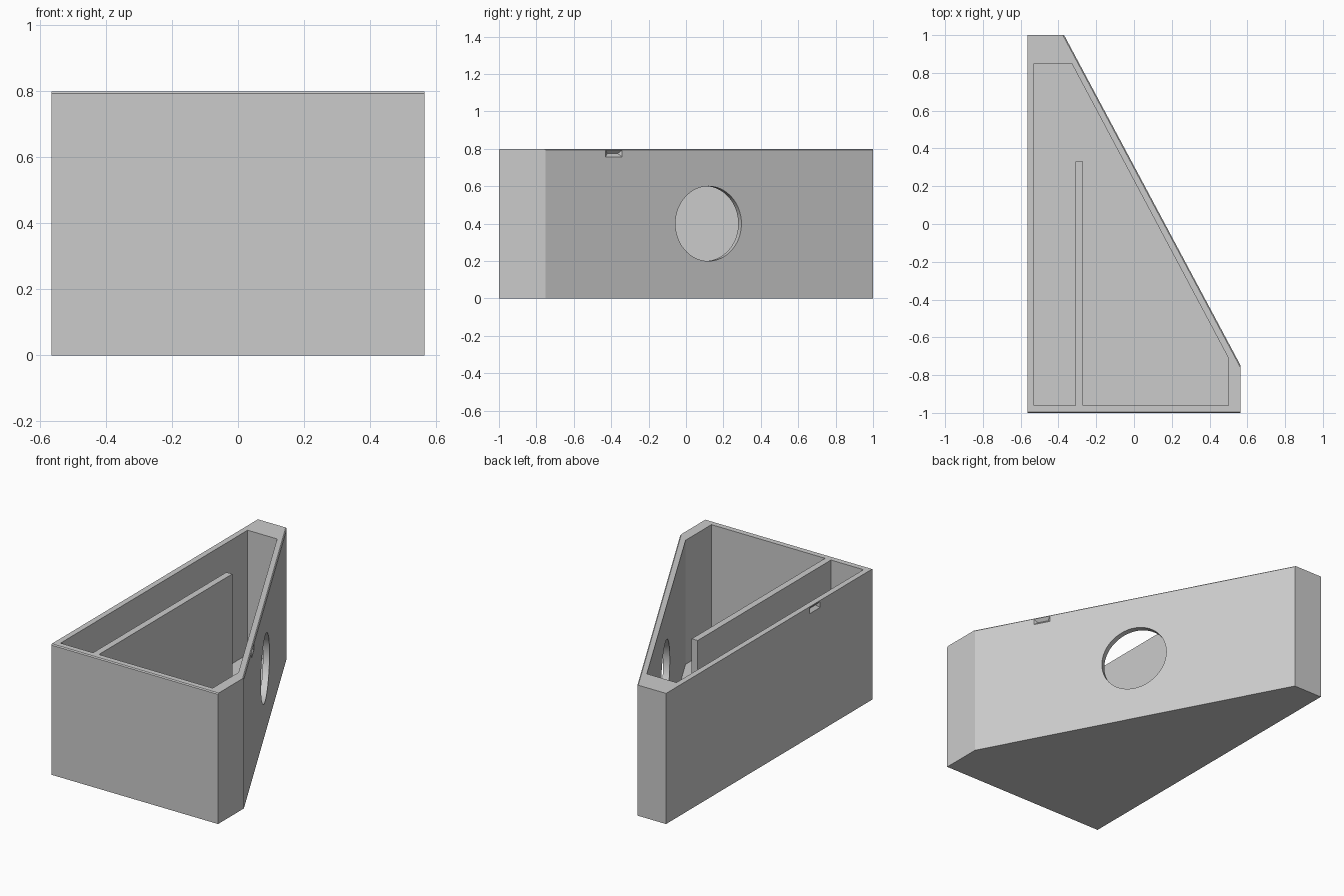
import bpy
import bmesh
import math
from mathutils import Vector, Matrix

cube = bpy.data.objects.get("Cube")
if cube:
    bpy.data.objects.remove(cube, do_unlink=True)

HEIGHT, FLOOR = 0.8, 0.04

grey = bpy.data.materials.new("plain grey")
grey.use_nodes = True
grey.diffuse_color = (0.6, 0.6, 0.6, 1)
grey.node_tree.nodes["Principled BSDF"].inputs["Base Color"].default_value = grey.diffuse_color


def add_object(name, bm):
    bmesh.ops.recalc_face_normals(bm, faces=bm.faces)
    mesh = bpy.data.meshes.new(name)
    bm.to_mesh(mesh)
    bm.free()
    mesh.materials.append(grey)
    obj = bpy.data.objects.new(name, mesh)
    bpy.context.collection.objects.link(obj)
    return obj


def prism(outline, z0, z1):
    bm = bmesh.new()
    face = bm.faces.new([bm.verts.new((x, y, z0)) for x, y in outline])
    top = bmesh.ops.extrude_face_region(bm, geom=[face])["geom"]
    bmesh.ops.translate(bm, vec=(0, 0, z1 - z0),
                        verts=[v for v in top if isinstance(v, bmesh.types.BMVert)])
    return bm


def cut(target, cutter):
    """Subtract the cutter from the target and discard it."""
    cutter.hide_render = True
    mod = target.modifiers.new("cut", "BOOLEAN")
    mod.operation, mod.solver, mod.object = "DIFFERENCE", "EXACT", cutter
    bpy.context.view_layer.objects.active = target
    bpy.ops.object.modifier_apply(modifier=mod.name)
    bpy.data.objects.remove(cutter, do_unlink=True)


def wall_frame(point, normal):
    """Local x along the wall, y pointing out of it, z up."""
    out = Vector(normal).normalized()
    along = out.cross(Vector((0, 0, 1)))
    rot = Matrix((along, out, (0, 0, 1))).transposed().to_4x4()
    return Matrix.Translation(point) @ rot


def round_hole(point, normal, radius, depth, sides):
    bm = bmesh.new()
    bmesh.ops.create_cone(bm, cap_ends=True, segments=sides, radius1=radius,
                          radius2=radius, depth=depth,
                          matrix=Matrix.Rotation(math.pi / 2, 4, "X"))
    bm.transform(wall_frame(point, normal))
    return add_object("hole_cutter", bm)


def snap_notch(point, normal):
    """Hipped wedge: a rectangle on the wall narrowing to a ridge inside."""
    bm = bmesh.new()
    w, h, d = 0.05, 0.018, 0.018
    for y, half, up in ((0.02, w + 0.02, h + 0.02), (-d, w - d, 0)):
        for sx in (-1, 1):
            for sz in ((-1, 1) if up else (0,)):
                bm.verts.new((sx * half, y, sz * up))
    bmesh.ops.convex_hull(bm, input=bm.verts)
    bm.transform(wall_frame(point, normal))
    return add_object("notch_cutter", bm)


# Solid body, with a fine chamfer on the front and sloping top edges
outer = [(-0.565, -1), (0.565, -1), (0.565, -0.75), (-0.37, 1), (-0.565, 1)]
bm = prism(outer, 0, HEIGHT)
slope_dir = Vector((0.935, -1.75, 0)).normalized()
rims = []
for e in bm.edges:
    a, b = (v.co for v in e.verts)
    if min(a.z, b.z) > HEIGHT - 0.01:
        is_front = max(a.y, b.y) < -0.99
        is_slope = abs((b - a).normalized().dot(slope_dir)) > 0.99
        if is_front or is_slope:
            rims.append(e)
bmesh.ops.bevel(bm, geom=rims, offset=0.006, segments=1, affect="EDGES")
body = add_object("wedge_box", bm)

# Open cavity, wrapping round the dividing wall
inner = [(-0.53, -0.96), (-0.31, -0.96), (-0.31, 0.33), (-0.27, 0.33),
         (-0.27, -0.96), (0.5, -0.96), (0.5, -0.71), (-0.33, 0.85), (-0.53, 0.85)]
cut(body, add_object("cavity_cutter", prism(inner, FLOOR, HEIGHT + 0.1)))

# Large port in the sloping wall and cable hole in the front
slope_normal = (1.75, 0.935, 0)
cut(body, round_hole((0.1, 0.12, 0.4), slope_normal, 0.2, 0.16, 64))
cut(body, round_hole((-0.23, -1, 0.14), (0, -1, 0), 0.031, 0.16, 32))

# Snap notches just below the rim on three walls
notch_z = 0.775
cut(body, snap_notch((0, -1, notch_z), (0, -1, 0)))
cut(body, snap_notch((-0.565, -0.44, notch_z), (-1, 0, 0)))
slope_y = -0.385
slope_x = 0.565 - (slope_y + 0.75) * 0.935 / 1.75
cut(body, snap_notch((slope_x, slope_y, notch_z), slope_normal))

# Flat walls with smooth hole linings
bpy.ops.object.select_all(action="DESELECT")
body.select_set(True)
bpy.context.view_layer.objects.active = body
bpy.ops.object.shade_smooth_by_angle(angle=math.radians(25))
